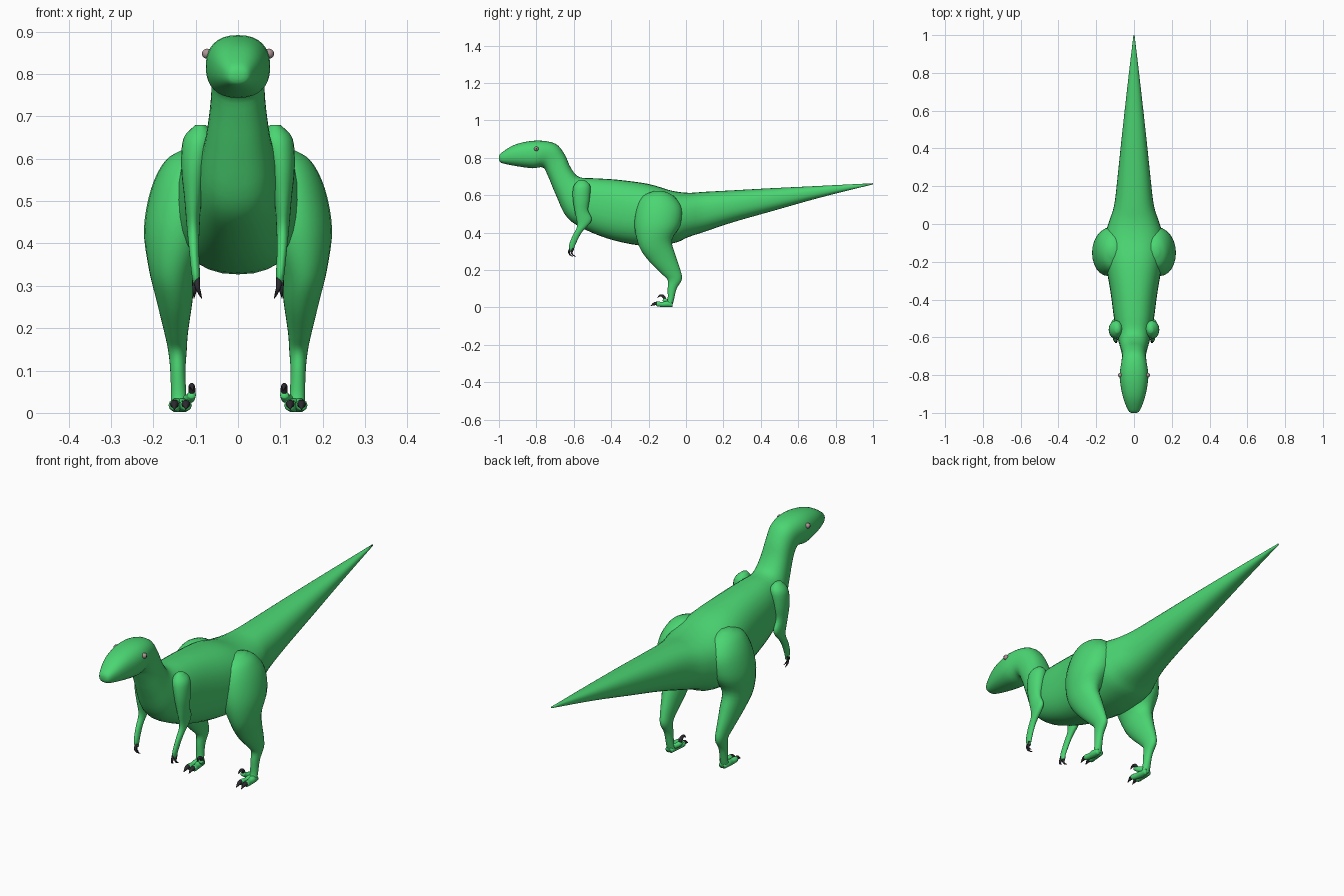
import bpy, bmesh, math
from mathutils import Vector


def material(name, rgb):
    m = bpy.data.materials.new(name)
    m.diffuse_color = (*rgb, 1)
    return m


GREEN = material("skin green", (0.07, 0.67, 0.17))
DARK = material("claw dark", (0.025, 0.025, 0.03))
EYE = material("eye grey pink", (0.42, 0.30, 0.30))


def spline(rows, steps):
    """Catmull-Rom through rows of numbers."""
    out = []
    n = len(rows)
    for i in range(n - 1):
        p = [rows[max(0, min(n - 1, i + k))] for k in (-1, 0, 1, 2)]
        for s in range(steps):
            t = s / steps
            out.append([0.5 * (2 * b + (c - a) * t + (2 * a - 5 * b + 4 * c - d) * t * t
                               + (3 * b - a - 3 * c + d) * t ** 3) for a, b, c, d in zip(*p)])
    out.append(list(rows[-1]))
    return out


def loft(name, rows, mat, mirror=True, sides=24, steps=4, power=1.0):
    """Rings given as (y, z of one edge, y, z of opposite edge, centre x, half width)."""
    bm = bmesh.new()
    rings = []
    for ya, za, yb, zb, xc, w in spline(rows, steps):
        ring = []
        for k in range(sides):
            a = 2 * math.pi * k / sides
            c = math.copysign(abs(math.cos(a)) ** power, math.cos(a))
            s = math.copysign(abs(math.sin(a)) ** power, math.sin(a))
            ring.append(bm.verts.new((xc + max(w, 0.0005) * c,
                                      (ya + yb) / 2 + (ya - yb) / 2 * s,
                                      (za + zb) / 2 + (za - zb) / 2 * s)))
        rings.append(ring)
    for r, q in zip(rings, rings[1:]):
        for k in range(sides):
            j = (k + 1) % sides
            bm.faces.new((r[k], r[j], q[j], q[k]))
    bm.faces.new(rings[0])
    bm.faces.new(rings[-1])
    bmesh.ops.recalc_face_normals(bm, faces=bm.faces)
    for f in bm.faces:
        f.smooth = True
    me = bpy.data.meshes.new(name)
    bm.to_mesh(me)
    bm.free()
    me.materials.append(mat)
    ob = bpy.data.objects.new(name, me)
    bpy.context.collection.objects.link(ob)
    if mirror:
        ob.modifiers.new("mirror", 'MIRROR').use_mirror_merge = False
    return ob


def tube(name, pts, mat):
    """Tapered tube through (x, y, z, radius), mirrored."""
    rows = []
    for i, (x, y, z, r) in enumerate(pts):
        a, b = pts[max(0, i - 1)], pts[min(len(pts) - 1, i + 1)]
        t = Vector((b[1] - a[1], b[2] - a[2])).normalized()
        n = Vector((-t.y, t.x)) * r
        rows.append((y + n.x, z + n.y, y - n.x, z - n.y, x, r))
    return loft(name, rows, mat, sides=10)


# Head, neck, trunk and tail in one skin
loft("body", [
    (-1.0, .808, -1.0, .788, 0, .014),
    (-.985, .828, -.985, .772, 0, .032),
    (-.91, .872, -.91, .756, 0, .060),
    (-.80, .892, -.82, .744, 0, .076),
    (-.70, .876, -.765, .748, 0, .067),
    (-.65, .82, -.737, .70, 0, .063),
    (-.615, .745, -.695, .60, 0, .071),
    (-.57, .697, -.635, .48, 0, .086),
    (-.48, .690, -.53, .412, 0, .105),
    (-.36, .682, -.38, .357, 0, .123),
    (-.20, .660, -.20, .327, 0, .150),
    (-.08, .625, -.06, .345, 0, .155),
    (.01, .613, .01, .375, 0, .133),
    (.10, .618, .10, .405, 0, .105),
    (.25, .626, .25, .455, 0, .087),
    (.45, .637, .45, .512, 0, .066),
    (.72, .650, .72, .588, 0, .036),
    (1.0, .664, 1.0, .658, 0, .003),
], GREEN, mirror=False, sides=32, power=.85)

# Hind leg: thigh, shin and heel
loft("hind_leg", [
    (-.17, .622, -.12, .622, .11, .02),
    (-.232, .595, -.065, .595, .112, .06),
    (-.265, .53, -.022, .53, .125, .08),
    (-.275, .43, -.03, .44, .14, .082),
    (-.25, .325, -.075, .36, .155, .056),
    (-.20, .25, -.058, .285, .15, .043),
    (-.13, .18, -.03, .20, .146, .028),
    (-.098, .145, -.022, .15, .143, .022),
    (-.098, .10, -.05, .10, .142, .018),
    (-.098, .045, -.066, .035, .140, .018),
    (-.105, .022, -.075, .004, .138, .020),
], GREEN)

# Foot: two walking toes and a raised inner toe, each with a claw
for n, x0, x1 in (("outer", .145, .150), ("middle", .132, .123)):
    tube(n + "_toe", [(x0, -.072, .014, .012), (x0, -.10, .018, .017),
                      ((x0 + x1) / 2, -.125, .016, .014), (x1, -.15, .018, .014),
                      (x1, -.158, .017, .010)], GREEN)
    tube(n + "_toe_claw", [(x1, -.148, .020, .011), (x1, -.168, .020, .009),
                           (x1, -.19, .008, .001)], DARK)
tube("raised_toe", [(.126, -.085, .03, .013), (.114, -.105, .034, .012),
                    (.109, -.122, .044, .010)], GREEN)
tube("sickle_claw", [(.109, -.112, .044, .008), (.109, -.122, .060, .008),
                     (.109, -.138, .064, .006), (.106, -.152, .052, .001)], DARK)

# Arm: shoulder, upper arm, elbow, forearm and hand
loft("arm", [
    (-.575, .680, -.54, .680, .088, .012),
    (-.602, .645, -.512, .65, .093, .036),
    (-.605, .58, -.515, .58, .103, .031),
    (-.592, .50, -.523, .52, .106, .021),
    (-.582, .435, -.505, .465, .106, .016),
    (-.608, .38, -.558, .40, .104, .012),
    (-.626, .33, -.592, .333, .100, .010),
    (-.620, .303, -.600, .303, .098, .007),
], GREEN, sides=20)
for n, x0, x1, y in (("inner", .096, .086, -.617), ("outer", .102, .104, -.603)):
    tube(n + "_finger_claw", [(x0, y, .318, .006), (x0, y - .008, .298, .006),
                              ((x0 + x1) / 2, y - .004, .283, .004),
                              (x1, y + .014, .271, .001)], DARK)

# Eyes with pupils
for s in (-1, 1):
    for n, x, r, m in (("eye", .073, .012, EYE), ("pupil", .0795, .006, DARK)):
        bpy.ops.mesh.primitive_uv_sphere_add(segments=16, ring_count=10, radius=r,
                                             location=(s * x, -.80, .848))
        ob = bpy.context.object
        ob.name = n
        ob.data.materials.append(m)
        bpy.ops.object.shade_smooth()
